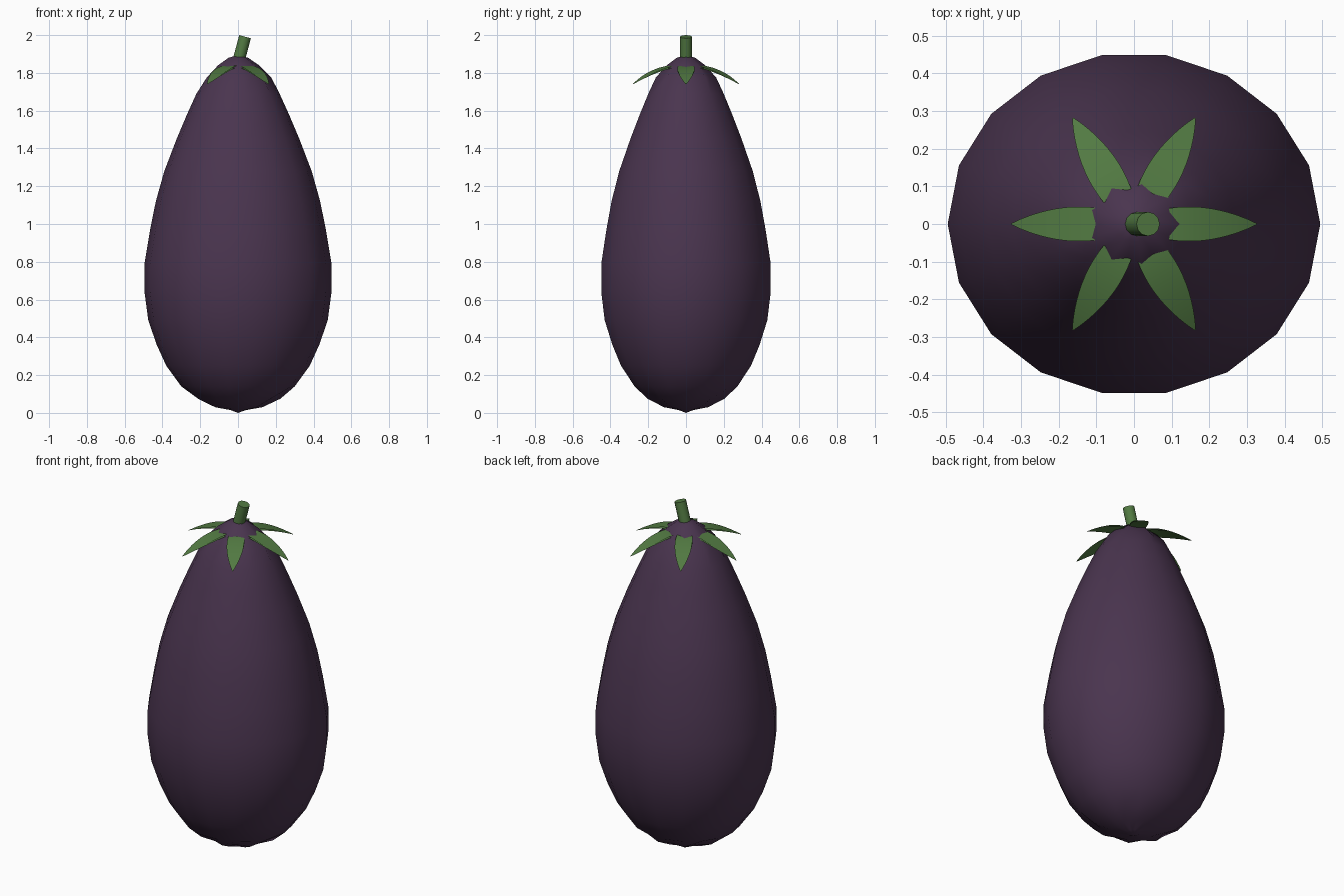
import bpy, bmesh, math
from mathutils import Matrix, Vector

cube = bpy.data.objects.get("Cube")
if cube:
    bpy.data.objects.remove(cube)


def material(name, rgb):
    m = bpy.data.materials.new(name)
    m.use_nodes = True
    m.diffuse_color = (*rgb, 1)
    m.node_tree.nodes["Principled BSDF"].inputs["Base Color"].default_value = (*rgb, 1)
    return m


skin = material("dark purple skin", (0.068, 0.035, 0.078))
green = material("leaf green", (0.085, 0.195, 0.055))


def finish(bm, name, mat, smooth=True):
    mesh = bpy.data.meshes.new(name)
    bm.to_mesh(mesh)
    bm.free()
    mesh.materials.append(mat)
    ob = bpy.data.objects.new(name, mesh)
    bpy.context.collection.objects.link(ob)
    for p in mesh.polygons:
        p.use_smooth = smooth
    return ob


# Fruit body: oval rings around a pear-shaped profile, pleated near both ends
SIDES = 18
profile = [(0.04, 0.015), (0.12, 0.03), (0.21, 0.075), (0.30, 0.14), (0.38, 0.25),
           (0.43, 0.36), (0.475, 0.49), (0.495, 0.64), (0.495, 0.79), (0.465, 0.97),
           (0.435, 1.12), (0.39, 1.28), (0.325, 1.45), (0.27, 1.58), (0.22, 1.69),
           (0.165, 1.775), (0.105, 1.84), (0.05, 1.88)]
bm = bmesh.new()
rings = []
for r, z in profile:
    pleat = 0.07 if r < 0.22 else 0.0
    ring = []
    for i in range(SIDES):
        a = math.tau * i / SIDES
        k = r * (1 + pleat * (-1) ** i)
        ring.append(bm.verts.new((k * math.cos(a), 0.92 * k * math.sin(a), z)))
    rings.append(ring)
for low, high in zip(rings, rings[1:]):
    for i in range(SIDES):
        j = (i + 1) % SIDES
        bm.faces.new((low[i], low[j], high[j], high[i]))
bottom = bm.verts.new((0, 0, 0))
top = bm.verts.new((0, 0, 1.895))
for i in range(SIDES):
    j = (i + 1) % SIDES
    bm.faces.new((bottom, rings[0][j], rings[0][i]))
    bm.faces.new((top, rings[-1][i], rings[-1][j]))
finish(bm, "fruit_body", skin)


# Calyx leaves: pointed blades arching down from the crown
def leaf(index):
    bm = bmesh.new()
    turn = Matrix.Rotation(math.tau * index / 6, 4, "Z")
    steps = 12
    for gap in (0.0, 0.012):
        rows = []
        for s in range(steps + 1):
            t = s / steps
            x = 0.04 + 0.285 * t
            half = 0.046 * max(math.sin(math.pi * (0.2 + 0.8 * t)), 0.02) ** 0.8
            z = 1.842 - 0.102 * t ** 1.8 - gap * (1 - t)
            rows.append([bm.verts.new(turn @ Vector((x, y, z))) for y in (-half, half)])
        for a, b in zip(rows, rows[1:]):
            quad = (a[0], b[0], b[1], a[1])
            bm.faces.new(quad if gap == 0 else quad[::-1])
    finish(bm, f"calyx_leaf_{index + 1}", green)


for n in range(6):
    leaf(n)

# Stem: short leaning cylinder
bm = bmesh.new()
bmesh.ops.create_cone(bm, cap_ends=True, segments=12, radius1=0.032, radius2=0.032, depth=0.15)
bm.transform(Matrix.Translation((0.018, 0, 1.919)) @ Matrix.Rotation(math.radians(15), 4, "Y"))
stem = finish(bm, "stem", green)
bpy.ops.object.select_all(action="DESELECT")
stem.select_set(True)
bpy.context.view_layer.objects.active = stem
bpy.ops.object.shade_smooth_by_angle(angle=math.radians(40))
